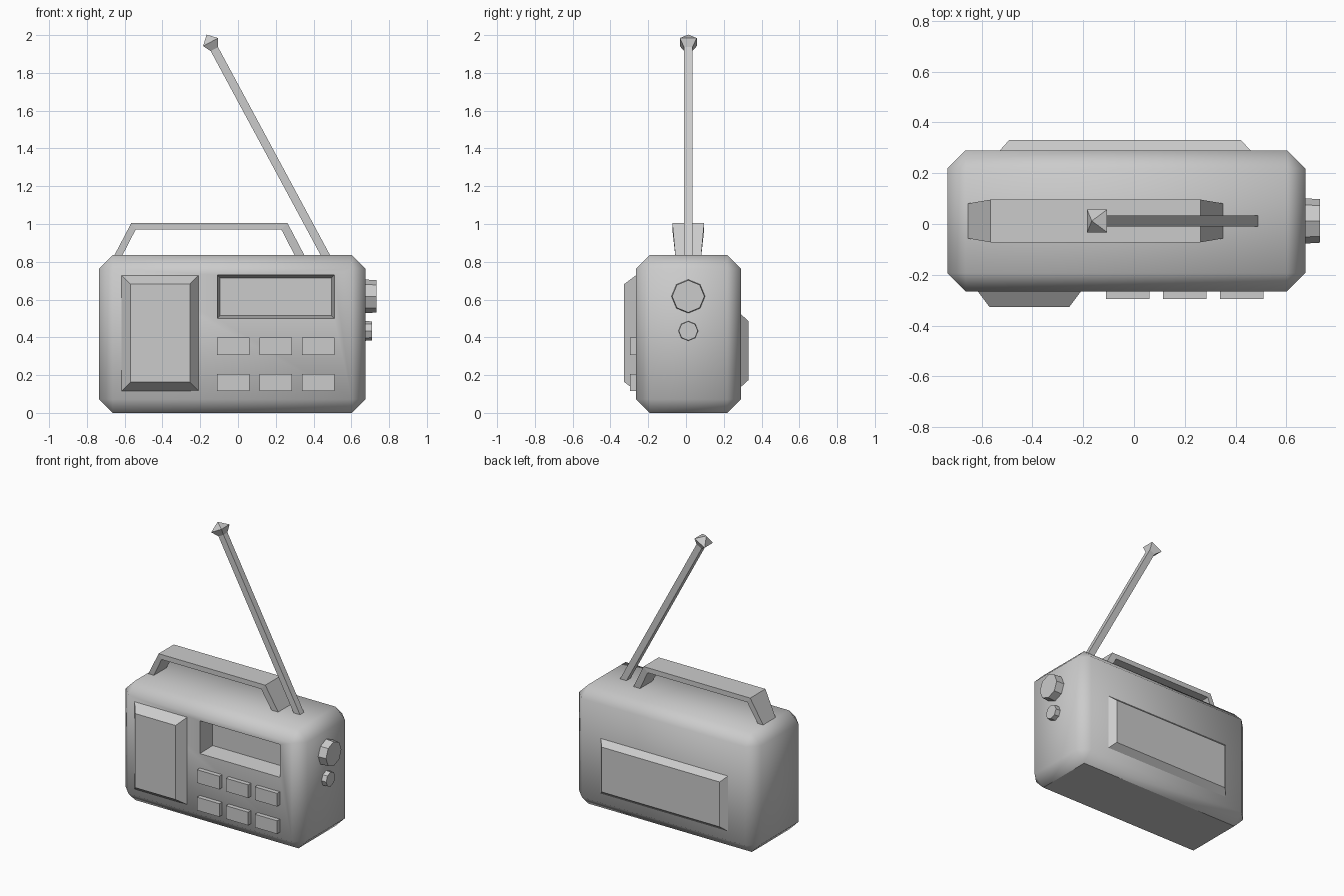
import bpy, bmesh, math
from mathutils import Vector

if "Cube" in bpy.data.objects:
    bpy.data.objects.remove(bpy.data.objects["Cube"], do_unlink=True)

GREY = (0.6, 0.6, 0.6, 1)
grey = bpy.data.materials.new("plain_grey")
grey.use_nodes = True
grey.diffuse_color = GREY
grey.node_tree.nodes["Principled BSDF"].inputs["Base Color"].default_value = GREY


def finish(name, bm):
    bmesh.ops.recalc_face_normals(bm, faces=bm.faces)
    mesh = bpy.data.meshes.new(name)
    bm.to_mesh(mesh)
    bm.free()
    mesh.materials.append(grey)
    ob = bpy.data.objects.new(name, mesh)
    bpy.context.collection.objects.link(ob)
    return ob


def loft(name, rings):
    """Skin a list of equal rings of points and cap both ends."""
    bm = bmesh.new()
    loops = [[bm.verts.new(p) for p in ring] for ring in rings]
    for a, b in zip(loops, loops[1:]):
        for i in range(len(a)):
            j = (i + 1) % len(a)
            bm.faces.new((a[i], a[j], b[j], b[i]))
    bm.faces.new(loops[0])
    bm.faces.new(loops[-1])
    return finish(name, bm)


def panel(name, x0, x1, z0, z1, y0, y1, inset=0.0):
    """Block on a front or back wall, narrowing by inset from y0 to y1."""
    def ring(y, d):
        return [(x0 + d, y, z0 + d), (x1 - d, y, z0 + d),
                (x1 - d, y, z1 - d), (x0 + d, y, z1 - d)]
    return loft(name, [ring(y0, 0), ring(y1, inset)])


FRONT, BACK, MID_Y = -0.265, 0.29, 0.012

# Chamfered case, smooth apart from its base
bm = bmesh.new()
bmesh.ops.create_cube(bm, size=1)
bmesh.ops.scale(bm, vec=(1.41, BACK - FRONT, 0.835), verts=bm.verts)
bmesh.ops.translate(bm, vec=(-0.03, (FRONT + BACK) / 2, 0.4175), verts=bm.verts)
bmesh.ops.bevel(bm, geom=bm.edges[:], offset=0.072, segments=1, affect='EDGES')
bm.normal_update()
for f in bm.faces:
    f.smooth = f.normal.z > -0.9
case = finish("case", bm)

# Display recess
cutter = panel("display_cutter", -0.111, 0.511, 0.499, 0.731, FRONT - 0.01, -0.145, 0.016)
cut = case.modifiers.new("display_recess", 'BOOLEAN')
cut.object = cutter
cut.solver = 'EXACT'
bpy.context.view_layer.objects.active = case
bpy.ops.object.modifier_apply(modifier=cut.name)
bpy.data.objects.remove(cutter, do_unlink=True)

# Speaker and rear cover
panel("speaker", -0.617, -0.207, 0.115, 0.73, FRONT + 0.002, -0.327, 0.048)
panel("rear_cover", -0.53, 0.46, 0.135, 0.525, BACK - 0.002, 0.33, 0.038)

# Buttons
for row, z in enumerate((0.115, 0.307)):
    for col in range(3):
        x = -0.11 + col * 0.224
        panel(f"button_{row}_{col}", x, x + 0.172, z, z + 0.092, FRONT + 0.01, -0.296)


# Octagonal knobs
def knob(name, z, radius, x1):
    def ring(x, r):
        return [(x, MID_Y + r * math.cos(a), z + r * math.sin(a))
                for a in (i * math.pi / 4 for i in range(8))]
    loft(name, [ring(0.66, radius), ring(x1, radius * 0.95)])


knob("large_knob", 0.617, 0.09, 0.733)
knob("small_knob", 0.434, 0.053, 0.71)

# Handle: bent strap, wider along the grip
outer = [(-0.67, 0.805), (-0.565, 1.005), (0.262, 1.005), (0.367, 0.805)]
inner = [(-0.627, 0.805), (-0.542, 0.97), (0.23, 0.97), (0.315, 0.805)]
rings = []
for (xo, zo), (xi, zi) in zip(outer, inner):
    w = 0.084 if zo > 0.9 else 0.066
    rings.append([(xo, MID_Y - w, zo), (xo, MID_Y + w, zo),
                  (xi, MID_Y + w, zi), (xi, MID_Y - w, zi)])
loft("handle", rings)

# Antenna: square rod with a faceted tip, leaning to the right
axis = Vector((-0.6075, 0, 1.128)).normalized()
side = Vector((axis.z, 0, -axis.x))
across = Vector((0, 1, 0))
tip = Vector((-0.145, MID_Y, 1.963))


def square(along, half):
    c = tip + axis * along
    return [c + (side * i + across * j) * half
            for i, j in ((-1, -1), (1, -1), (1, 1), (-1, 1))]


loft("antenna_rod", [square(-1.33, 0.022), square(-0.03, 0.022)])
loft("antenna_tip", [square(-0.042, 0.022), square(0, 0.045), square(0.044, 0.001)])
